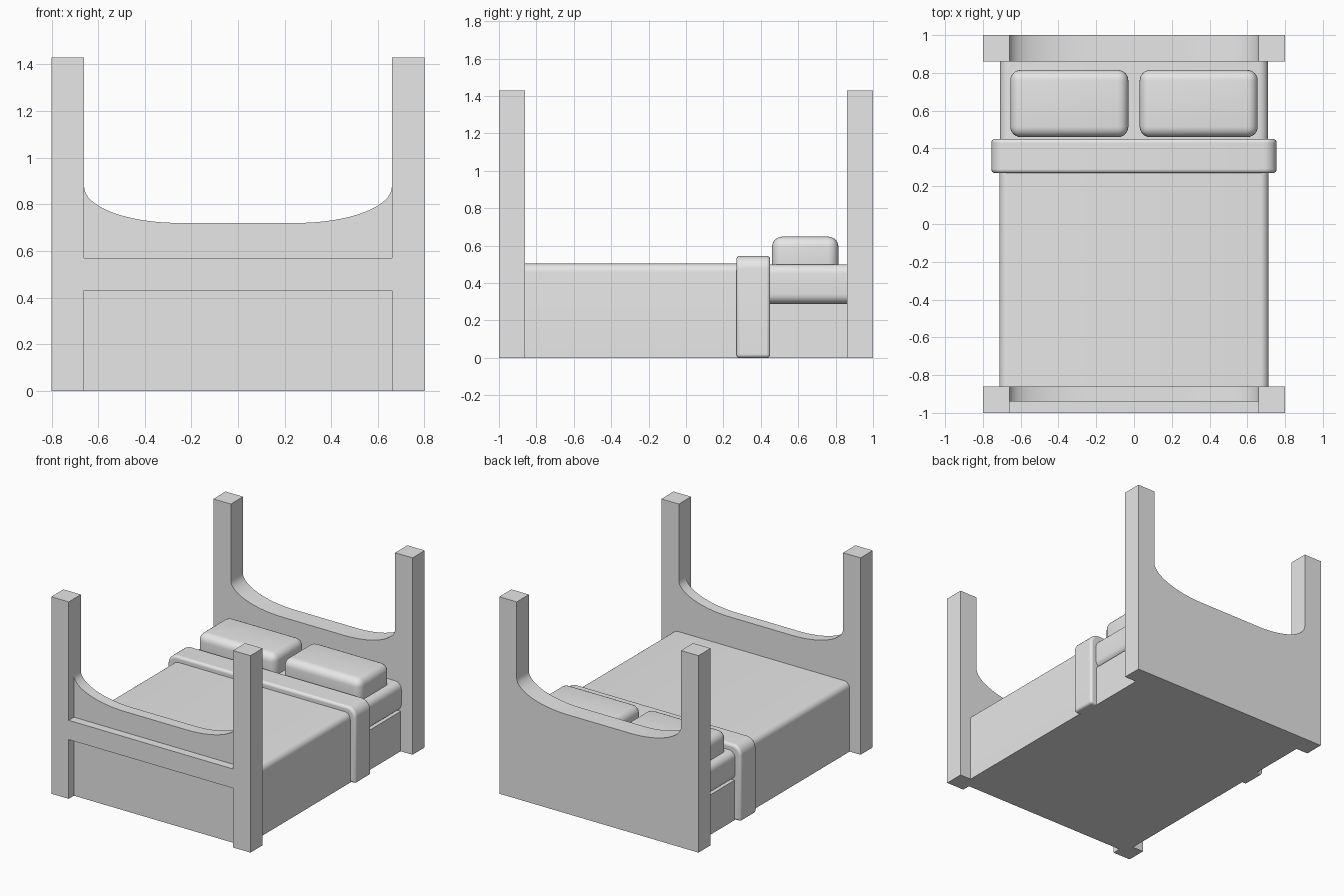
import bpy, bmesh, math

cube = bpy.data.objects.get("Cube")
if cube:
    bpy.data.objects.remove(cube, do_unlink=True)

GREY = (0.8, 0.8, 0.8, 1)
grey = bpy.data.materials.new("plain grey")
grey.use_nodes = True
grey.diffuse_color = GREY
grey.node_tree.nodes["Principled BSDF"].inputs["Base Color"].default_value = GREY


def finish(name, bm, smooth=True):
    bmesh.ops.recalc_face_normals(bm, faces=bm.faces)
    mesh = bpy.data.meshes.new(name)
    bm.to_mesh(mesh)
    bm.free()
    mesh.materials.append(grey)
    obj = bpy.data.objects.new(name, mesh)
    bpy.context.collection.objects.link(obj)
    if smooth:
        bpy.ops.object.select_all(action="DESELECT")
        obj.select_set(True)
        bpy.context.view_layer.objects.active = obj
        bpy.ops.object.shade_smooth_by_angle(angle=math.radians(35))
    return obj


def box(name, x, y, z, radius=0, pick=None):
    """Box between (min, max) pairs; edges chosen by pick(a, b) are rounded."""
    bm = bmesh.new()
    bmesh.ops.create_cube(bm, size=1)
    for v in bm.verts:
        v.co = [r[0] if c < 0 else r[1] for r, c in zip((x, y, z), v.co)]
    if radius:
        edges = [e for e in bm.edges if pick is None or pick(e.verts[0].co, e.verts[1].co)]
        bmesh.ops.bevel(bm, geom=edges, offset=radius, segments=6,
                        profile=0.5, affect="EDGES")
    return finish(name, bm, radius > 0)


def board(name, y0, y1):
    """Panel with a top that dips in the middle and sweeps up at the posts."""
    flat, rise, low, steps = 0.25, 0.155, 0.72, 16
    right = []
    for i in range(steps + 1):
        a = math.pi / 2 * i / steps
        right.append((flat + (INNER - flat) * math.sin(a), low + rise * (1 - math.cos(a))))
    outline = [(-INNER, 0), (INNER, 0)] + right[::-1] + [(-x, z) for x, z in right]
    bm = bmesh.new()
    face = bm.faces.new([bm.verts.new((x, y0, z)) for x, z in outline])
    side = bmesh.ops.extrude_face_region(bm, geom=[face])["geom"]
    bmesh.ops.translate(bm, vec=(0, y1 - y0, 0),
                        verts=[g for g in side if isinstance(g, bmesh.types.BMVert)])
    return finish(name, bm)


def top_or_long(a, b, top):
    """Edges running front to back along the top."""
    return a.z == b.z and abs(a.z - top) < 1e-4 and abs(a.x - b.x) < 1e-4


def lengthwise(a, b):
    return abs(a.x - b.x) < 1e-4 and abs(a.z - b.z) < 1e-4


INNER, OUTER = 0.66, 0.80
END = 0.86

# Corner posts
for side, sx in (("left", 1), ("right", -1)):
    for place, sy in (("back", 1), ("front", -1)):
        box(f"{place}_{side}_post", sorted((sx * INNER, sx * OUTER)),
            sorted((sy * END, sy)), (0, 1.43))

# Head and foot boards
board("headboard", END, 1)
board("footboard", -0.94, -END)
box("footboard_rail", (-INNER, INNER), (-1, -0.94), (0.43, 0.57))

# Base, mattress and bedding
box("bed_base", (-0.705, 0.705), (0.25, END), (0, 0.29))
box("mattress", (-0.71, 0.71), (0.25, END), (0.29, 0.5), 0.05, lengthwise)
box("blanket", (-0.713, 0.713), (-END, 0.28), (0, 0.503), 0.045,
    lambda a, b: top_or_long(a, b, 0.503))

# Turned-down fold: large rounded shoulders, then softened rims
fold = box("blanket_fold", (-0.755, 0.755), (0.27, 0.45), (0, 0.545), 0.07,
           lambda a, b: top_or_long(a, b, 0.545))
bevel = fold.modifiers.new("soft rim", "BEVEL")
bevel.width = 0.018
bevel.segments = 4
bevel.limit_method = "ANGLE"
bevel.angle_limit = math.radians(50)

# Pillows
for side, sx in (("left", 1), ("right", -1)):
    box(f"{side}_pillow", sorted((sx * 0.03, sx * 0.655)), (0.46, 0.815), (0.44, 0.648), 0.055)
